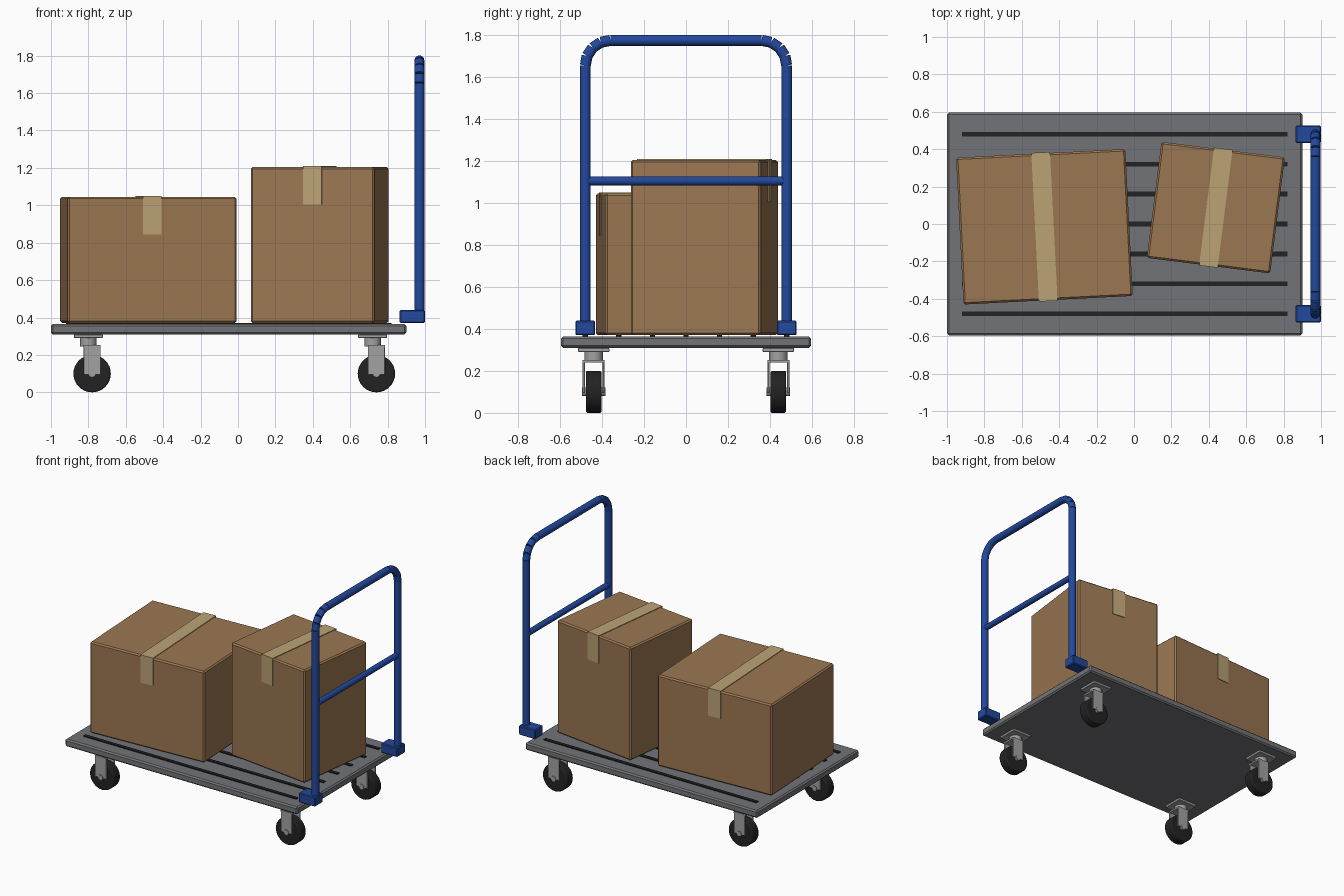
import bpy
import math
from mathutils import Vector

cube = bpy.data.objects.get("Cube")
if cube:
    bpy.data.objects.remove(cube, do_unlink=True)


def material(name, rgb, roughness=0.7):
    m = bpy.data.materials.new(name)
    m.use_nodes = True
    m.diffuse_color = (*rgb, 1)
    bsdf = m.node_tree.nodes["Principled BSDF"]
    bsdf.inputs["Base Color"].default_value = (*rgb, 1)
    bsdf.inputs["Roughness"].default_value = roughness
    return m


CARD = material("cardboard", (0.33, 0.185, 0.085))
TAPE = material("packing_tape", (0.50, 0.37, 0.18))
DECK = material("deck_grey", (0.17, 0.175, 0.185))
GRIP = material("grip_black", (0.015, 0.016, 0.017))
BLUE = material("handle_blue", (0.016, 0.065, 0.34))
STEEL = material("caster_steel", (0.36, 0.36, 0.37))
RUBBER = material("wheel_rubber", (0.016, 0.016, 0.016))


def finish(obj, name, mat, bevel=0, segments=1):
    obj.name = name
    obj.data.materials.append(mat)
    if bevel:
        mod = obj.modifiers.new("edge", "BEVEL")
        mod.width = bevel
        mod.segments = segments
    return obj


def box(name, mat, center, size, bevel=0, parent=None):
    bpy.ops.mesh.primitive_cube_add(size=1, location=center)
    obj = bpy.context.object
    obj.scale = size
    bpy.ops.object.transform_apply(location=False, rotation=False, scale=True)
    obj.parent = parent
    return finish(obj, name, mat, bevel)


def rod(name, mat, start, end, radius, sides=20, bevel=0):
    a, b = Vector(start), Vector(end)
    bpy.ops.mesh.primitive_cylinder_add(vertices=sides, radius=radius,
                                        depth=(b - a).length, location=(a + b) / 2)
    obj = bpy.context.object
    obj.rotation_euler = (b - a).to_track_quat("Z", "Y").to_euler()
    bpy.ops.object.shade_smooth_by_angle(angle=math.radians(35))
    return finish(obj, name, mat, bevel, 3)


# Platform with grip strips
box("deck", DECK, (-0.05, 0, 0.3375), (1.9, 1.19, 0.055), 0.01)
for i in range(-3, 4):
    box("grip_strip", GRIP, (-0.05, i * 0.16, 0.366), (1.74, 0.025, 0.012))


# Cardboard boxes, each with tape folded over the top
def carton(name, x, y, width, depth, top, angle):
    base = 0.371
    height = top - base
    body = box(name, CARD, (x, y, base + height / 2), (width, depth, height), 0.01)
    body.rotation_euler.z = math.radians(angle)
    t, drop = 0.005, 0.2
    box(name + "_tape_top", TAPE, (0, 0, height / 2 + t / 2),
        (0.1, depth + 2 * t, t), parent=body)
    for side in (-1, 1):
        box(name + "_tape_end", TAPE, (0, side * (depth + t) / 2, (height - drop) / 2),
            (0.1, t, drop), parent=body)


carton("wide_carton", -0.479, -0.015, 0.906, 0.786, 1.045, 2.9)
carton("tall_carton", 0.4375, 0.0875, 0.665, 0.625, 1.205, -7.2)

# Push handle: posts, segmented corners, top rail and cross bar
HX, HY, BEND, RAIL = 0.97, 0.48, 0.12, 1.775
STEPS = 4
for side in (-1, 1):
    box("handle_socket", BLUE, (0.932, side * HY, 0.405), (0.135, 0.094, 0.07), 0.006)
    rod("handle_post", BLUE, (HX, side * HY, 0.4), (HX, side * HY, RAIL - BEND), 0.026)
    arc = []
    for i in range(STEPS + 1):
        a = math.pi / 2 * i / STEPS
        arc.append((HX, side * (HY - BEND + BEND * math.cos(a)),
                    RAIL - BEND + BEND * math.sin(a)))
    for p, q in zip(arc, arc[1:]):
        rod("handle_corner", BLUE, p, q, 0.026)
rod("handle_top", BLUE, (HX, BEND - HY, RAIL), (HX, HY - BEND, RAIL), 0.026)
rod("handle_crossbar", BLUE, (HX, -HY, 1.105), (HX, HY, 1.105), 0.021)

# Casters
for px in (-0.80, 0.72):
    for y in (-0.44, 0.44):
        wx = px + 0.02
        box("caster_plate", STEEL, (px, y, 0.3), (0.155, 0.15, 0.02), 0.003)
        rod("caster_swivel", STEEL, (px, y, 0.245), (px, y, 0.292), 0.044)
        box("fork_crown", STEEL, (wx, y, 0.247), (0.092, 0.104, 0.012))
        for side in (-1, 1):
            box("fork_leg", STEEL, (wx, y + side * 0.047, 0.172), (0.092, 0.01, 0.155), 0.002)
        rod("axle", STEEL, (wx, y - 0.056, 0.1), (wx, y + 0.056, 0.1), 0.02, 12)
        rod("wheel", RUBBER, (wx, y - 0.037, 0.1), (wx, y + 0.037, 0.1), 0.1, 32, 0.008)
